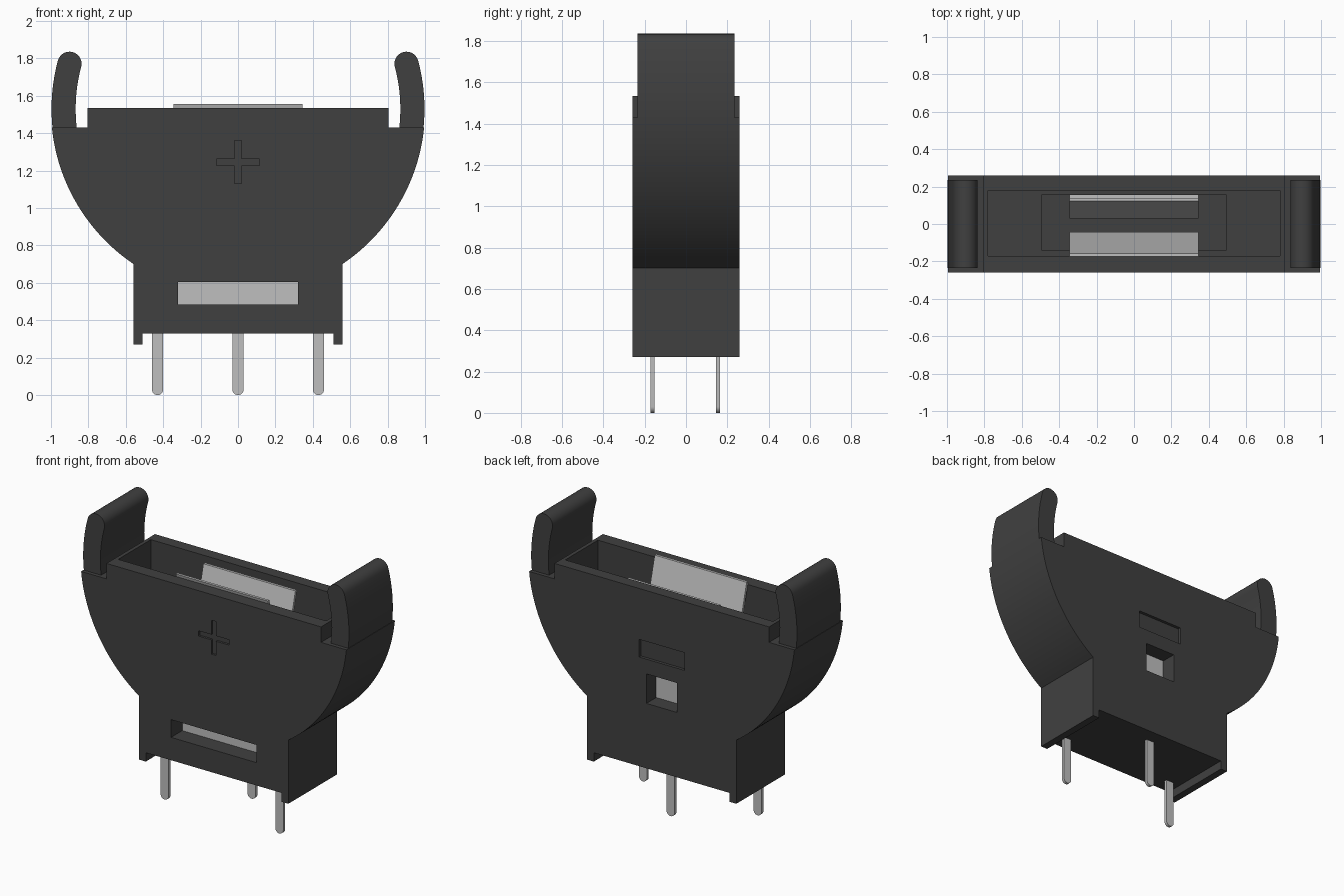
import bpy, bmesh, math
from mathutils import Vector

if "Cube" in bpy.data.objects:
    bpy.data.objects.remove(bpy.data.objects["Cube"])


def material(name, rgb):
    m = bpy.data.materials.new(name)
    m.use_nodes = True
    m.diffuse_color = (*rgb, 1)
    m.node_tree.nodes["Principled BSDF"].inputs["Base Color"].default_value = (*rgb, 1)
    return m


BLACK = material("black plastic", (0.051, 0.051, 0.051))
METAL = material("contact metal", (0.52, 0.52, 0.52))
CZ, R = 1.53, 1.0          # centre height and radius of the round shell


def prism(name, pts, lo, hi, mat, along="y"):
    """Extrude a 2D outline (x,z along y, or y,z along x) from lo to hi."""
    bm = bmesh.new()
    put = (lambda p, d: (p[0], d, p[1])) if along == "y" else (lambda p, d: (d, p[0], p[1]))
    face = bm.faces.new([bm.verts.new(put(p, lo)) for p in pts])
    ext = bmesh.ops.extrude_face_region(bm, geom=[face])
    shift = Vector((0, hi - lo, 0)) if along == "y" else Vector((hi - lo, 0, 0))
    bmesh.ops.translate(bm, verts=[v for v in ext["geom"] if isinstance(v, bmesh.types.BMVert)], vec=shift)
    bmesh.ops.recalc_face_normals(bm, faces=bm.faces)
    mesh = bpy.data.meshes.new(name)
    bm.to_mesh(mesh)
    bm.free()
    mesh.materials.append(mat)
    ob = bpy.data.objects.new(name, mesh)
    bpy.context.collection.objects.link(ob)
    return ob


def rect(x0, x1, z0, z1):
    return [(x0, z0), (x1, z0), (x1, z1), (x0, z1)]


def arc(cx, cz, r, a0, a1, n):
    return [(cx + r * math.cos(a0 + (a1 - a0) * i / n),
             cz + r * math.sin(a0 + (a1 - a0) * i / n)) for i in range(n + 1)]


def activate(ob):
    bpy.ops.object.select_all(action="DESELECT")
    ob.select_set(True)
    bpy.context.view_layer.objects.active = ob


def smooth(ob):
    activate(ob)
    bpy.ops.object.shade_smooth_by_angle(angle=math.radians(25))


def cut(ob, cutter):
    mod = ob.modifiers.new("cut", "BOOLEAN")
    mod.operation, mod.solver, mod.object = "DIFFERENCE", "EXACT", cutter
    activate(ob)
    bpy.ops.object.modifier_apply(modifier=mod.name)
    bpy.data.objects.remove(cutter)


# Housing: half outline with feet, round flank and notch, mirrored in x
half = [(0.51, 0.33), (0.51, 0.27), (0.56, 0.27)]
half += arc(0, CZ, R, -math.acos(0.56), -math.asin(0.10), 28)
half += [(0.805, 1.43), (0.805, 1.535)]
housing = prism("housing", half + [(-x, z) for x, z in reversed(half)], -0.26, 0.26, BLACK)

# Cell pocket, contact well, windows and shallow polarity marks
cut(housing, prism("cell_cutter", rect(-0.78, 0.78, 1.07, 1.7), -0.17, 0.18, BLACK))
cut(housing, prism("well_cutter", rect(-0.495, 0.495, 0.42, 1.2), -0.14, 0.155, BLACK))
cut(housing, prism("front_window_cutter", rect(-0.32, 0.32, 0.485, 0.605), -0.4, -0.08, BLACK))
cut(housing, prism("back_window_cutter", rect(-0.115, 0.115, 0.77, 0.97), 0.1, 0.4, BLACK))
cut(housing, prism("minus_cutter", rect(-0.17, 0.17, 1.07, 1.19), 0.24, 0.4, BLACK))
a, b, m = 0.115, 0.018, 1.245
plus = [(-b, -a), (b, -a), (b, -b), (a, -b), (a, b), (b, b),
        (b, a), (-b, a), (-b, b), (-a, b), (-a, -b), (-b, -b)]
cut(housing, prism("plus_cutter", [(x, z + m) for x, z in plus], -0.4, -0.245, BLACK))
smooth(housing)

# Curved retaining arms with round tips
tip = math.radians(15)
mid, w = 0.9325, 0.0645
outer = arc(0, CZ, mid + w, -math.asin(0.10), tip, 12)
cap = arc(mid * math.cos(tip), CZ + mid * math.sin(tip), w, tip, tip + math.pi, 14)[1:-1]
inner = arc(0, CZ, mid - w, tip, -math.asin(0.10 / (mid - w)), 12)
arm = outer + cap + inner
for side, s in (("left", 1), ("right", -1)):
    smooth(prism(side + "_arm", [(s * x, z) for x, z in arm], -0.235, 0.235, BLACK))


# Bent spring contacts
def contact(name, path, t=0.018):
    strip = path + [(y + t, z) for y, z in reversed(path)]
    return prism(name, strip, -0.345, 0.345, METAL, along="x")


contact("front_contact", [(-0.175, 1.555), (-0.06, 1.12), (-0.139, 0.85), (-0.139, 0.43)])
contact("back_contact", [(0.122, 1.51), (0.03, 1.15), (0.136, 0.98), (0.136, 0.43)])

# Solder pins with round ends
for name, x, y in (("front_left_pin", 0.43, -0.162), ("front_right_pin", -0.43, -0.162),
                   ("back_pin", 0, 0.155)):
    pin = arc(x, 0.03, 0.03, math.pi, 2 * math.pi, 12) + [(x + 0.03, 0.4), (x - 0.03, 0.4)]
    smooth(prism(name, pin, y - 0.01, y + 0.01, METAL))
